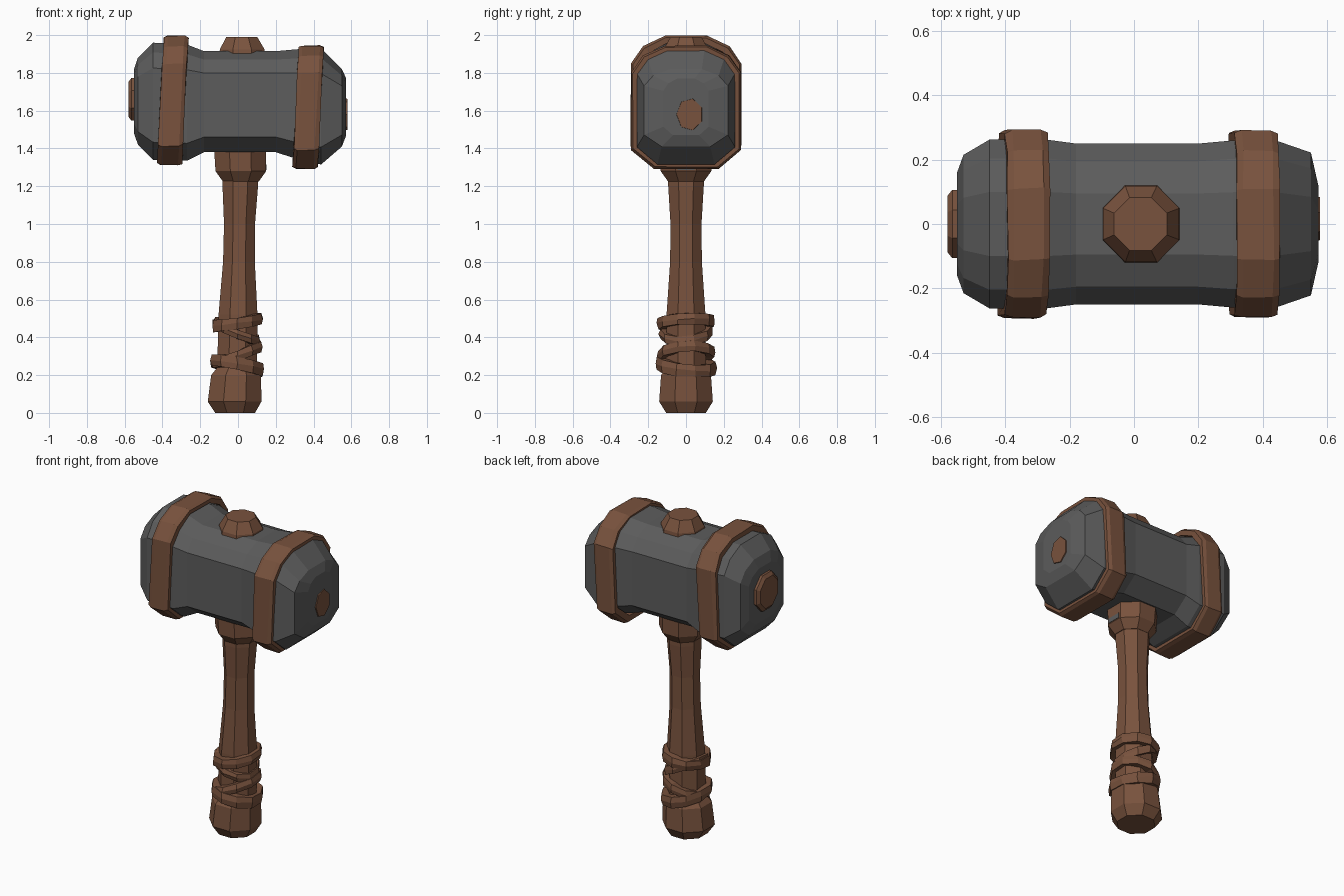
import bpy, bmesh, math, random
from mathutils import Vector

if "Cube" in bpy.data.objects:
    bpy.data.objects.remove(bpy.data.objects["Cube"])

random.seed(4)


def material(name, rgb):
    m = bpy.data.materials.new(name)
    m.diffuse_color = (*rgb, 1)
    m.use_nodes = True
    m.node_tree.nodes["Principled BSDF"].inputs["Base Color"].default_value = m.diffuse_color
    return m


BROWN = material("brown wood", (0.19, 0.085, 0.047))
GREY = material("dark grey stone", (0.107, 0.107, 0.107))


def loft(name, rings, mat, closed=False, jitter=0.0):
    """Skin a list of equal-length point rings; cap the ends unless closed."""
    bm = bmesh.new()
    rows = [[bm.verts.new(Vector(p) + Vector([random.uniform(-jitter, jitter) for _ in range(3)]))
             for p in ring] for ring in rings]
    n = len(rows[0])
    pairs = list(zip(rows, rows[1:]))
    if closed:
        pairs.append((rows[-1], rows[0]))
    for a, b in pairs:
        for i in range(n):
            j = (i + 1) % n
            bm.faces.new((a[i], a[j], b[j], b[i]))
    if not closed:
        bm.faces.new(rows[0])
        bm.faces.new(rows[-1])
    bmesh.ops.recalc_face_normals(bm, faces=bm.faces)
    me = bpy.data.meshes.new(name)
    bm.to_mesh(me)
    bm.free()
    me.materials.append(mat)
    ob = bpy.data.objects.new(name, me)
    bpy.context.collection.objects.link(ob)
    return ob


def head_section(x, w, zb, zt, lean=0.0):
    """Flat-sided outline with an arched top and chamfered bottom."""
    k = (zt - zb) / 0.6
    half = [(0.58 * w, zb), (w, zb + 0.09 * k), (w, zt - 0.13 * k),
            (0.78 * w, zt - 0.05 * k), (0.38 * w, zt)]
    pts = half + [(-y, z) for y, z in reversed(half)]
    return [(x + lean * (z - 1.65), y, z) for y, z in pts]


def octagon(cx, hw, z):
    """Horizontal octagon with flat front, half width hw."""
    r = hw / math.cos(math.pi / 8)
    return [(cx + r * math.cos((i + 0.5) * math.pi / 4),
             r * math.sin((i + 0.5) * math.pi / 4), z) for i in range(8)]


# Stone head
loft("hammer_head", [head_section(*s) for s in [
    (-0.55, 0.16, 1.48, 1.82), (-0.53, 0.215, 1.42, 1.88), (-0.45, 0.262, 1.34, 1.96),
    (-0.27, 0.262, 1.335, 1.95), (-0.18, 0.25, 1.38, 1.915), (0.2, 0.25, 1.38, 1.915),
    (0.31, 0.26, 1.345, 1.925), (0.44, 0.26, 1.315, 1.93), (0.55, 0.222, 1.41, 1.82),
    (0.573, 0.12, 1.47, 1.77)]], GREY)

# Bands around the head
for name, x0, x1, zb, zt in [("left_band", -0.41, -0.28, 1.31, 1.997),
                             ("right_band", 0.307, 0.44, 1.293, 1.945)]:
    rows = []
    for x, d in [(x0, 0.04), (x0, 0.01), (x0 + 0.02, 0), (x1 - 0.02, 0), (x1, 0.01), (x1, 0.04)]:
        rows.append(head_section(x, 0.292 - d, zb + d, zt - d, 0.05))
    loft(name, rows, BROWN, closed=True, jitter=0.003)

# Handle with pommel
loft("handle", [octagon(*s) for s in [
    (-0.015, 0.105, 0), (-0.018, 0.142, 0.06), (-0.01, 0.132, 0.2), (-0.005, 0.105, 0.24),
    (0, 0.103, 0.52), (0.005, 0.084, 0.8), (0.008, 0.082, 1.0), (0.012, 0.094, 1.2),
    (0.012, 0.094, 1.3)]], BROWN)

# Collar under the head and wedge knob above it
loft("collar", [octagon(*s) for s in [
    (0.015, 0.095, 1.225), (0.015, 0.134, 1.28), (0.01, 0.138, 1.42)]], BROWN)
loft("top_knob", [octagon(*s) for s in [
    (0.022, 0.124, 1.87), (0.022, 0.118, 1.925), (0.02, 0.082, 1.99)]], BROWN)


# Pegs in the two end faces
def peg(name, rows, cy, cz, n):
    loft(name, [[(x, cy + ry * math.cos((i + 0.5) * math.tau / n),
                  cz + rz * math.sin((i + 0.5) * math.tau / n)) for i in range(n)]
                for x, ry, rz in rows], BROWN)


peg("left_peg", [(-0.52, 0.115, 0.122), (-0.565, 0.115, 0.122), (-0.58, 0.095, 0.1)], 0, 1.66, 8)
peg("right_peg", [(0.55, 0.075, 0.088), (0.579, 0.07, 0.085)], 0.02, 1.58, 7)

# Crossed leather straps around the grip
straps = [(0.48, 0.02, 0.3, 0.148, 0.06), (0.43, -0.05, -0.2, 0.136, 0.05),
          (0.31, 0.045, 0.2, 0.146, 0.055), (0.25, -0.03, 0.5, 0.155, 0.065)]
for k, (zc, tilt, phase, r, h) in enumerate(straps):
    rows = []
    for i in range(10):
        a = (i + 0.5) * math.tau / 10
        c, s = math.cos(a), math.sin(a)
        z = zc + tilt * math.cos(a - phase)
        rows.append([(q * c * 0.95 - 0.005, q * s * 1.05, z + dz) for q, dz in
                     [(0.095, -h / 2), (r - 0.006, -h / 2), (r, 0), (r - 0.006, h / 2), (0.095, h / 2)]])
    loft("grip_strap_%d" % (k + 1), rows, BROWN, closed=True, jitter=0.004)

# Small grey nail plate on the right side of the collar
loft("collar_plate", [[(x, y, z) for y, z in [(-0.045, 1.285), (0.045, 1.285),
                                              (0.045, 1.315), (-0.045, 1.315)]]
                      for x in (0.142, 0.152)], GREY)
